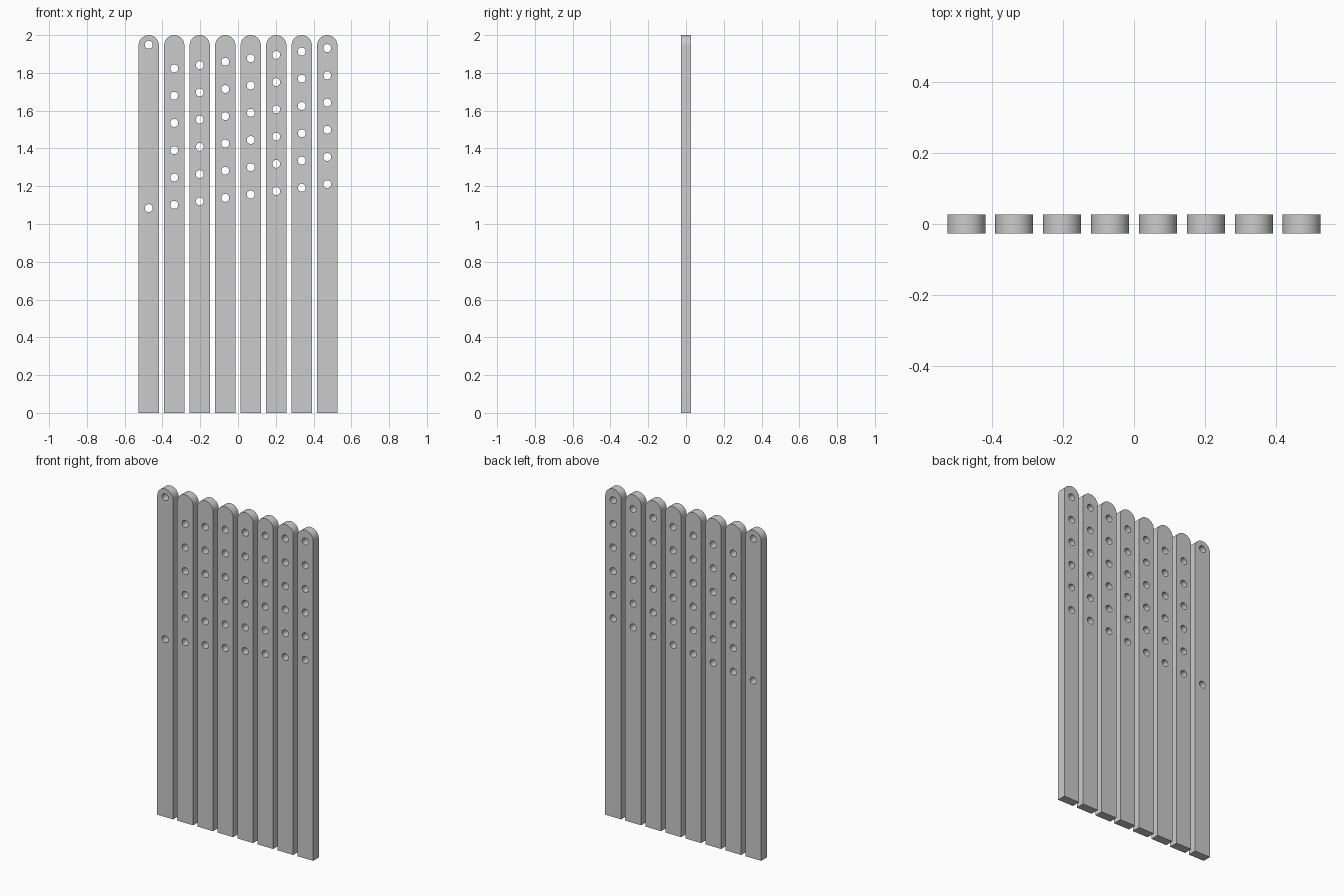
import bpy, bmesh
from math import sin, cos, pi, radians
from mathutils import Matrix

if "Cube" in bpy.data.objects:
    bpy.data.objects.remove(bpy.data.objects["Cube"])

COUNT = 8
SPACING = 0.135       # between bar centres
RADIUS = 0.0535       # half bar width and rounded top
DEPTH = 0.0535
HEIGHT = 2.0
HOLE_R = 0.021
PITCH = 0.1442        # between holes in one bar
FIRST_HOLE = 1.084


def arc(cx, cz, r, a0, a1, n):
    return [(cx + r * cos(a0 + (a1 - a0) * i / n),
             cz + r * sin(a0 + (a1 - a0) * i / n)) for i in range(n + 1)]


def plate(name, loops, x):
    # filled outline with holes, extruded to thickness
    curve = bpy.data.curves.new(name, 'CURVE')
    curve.dimensions = '2D'
    curve.fill_mode = 'BOTH'
    curve.extrude = DEPTH / 2
    for pts in loops:
        sp = curve.splines.new('POLY')
        sp.points.add(len(pts) - 1)
        for p, (u, v) in zip(sp.points, pts):
            p.co = (u, v, 0, 1)
        sp.use_cyclic_u = True
    temp = bpy.data.objects.new(name + "_outline", curve)
    bpy.context.collection.objects.link(temp)
    dg = bpy.context.evaluated_depsgraph_get()
    mesh = bpy.data.meshes.new_from_object(temp.evaluated_get(dg))
    bpy.data.objects.remove(temp)

    # weld caps to walls, stand upright
    bm = bmesh.new()
    bm.from_mesh(mesh)
    bmesh.ops.remove_doubles(bm, verts=bm.verts, dist=1e-5)
    bmesh.ops.transform(bm, matrix=Matrix.Rotation(radians(90), 4, 'X'), verts=bm.verts)
    bmesh.ops.dissolve_limit(bm, angle_limit=radians(0.5), verts=bm.verts, edges=bm.edges)
    bmesh.ops.recalc_face_normals(bm, faces=bm.faces)
    bm.to_mesh(mesh)
    bm.free()
    mesh.name = name
    obj = bpy.data.objects.new(name, mesh)
    obj.location.x = x
    bpy.context.collection.objects.link(obj)
    bpy.ops.object.select_all(action='DESELECT')
    obj.select_set(True)
    bpy.context.view_layer.objects.active = obj
    bpy.ops.object.shade_smooth_by_angle(angle=radians(30))


# row of round-topped bars, holes stepping up by an eighth of the pitch
for k in range(COUNT):
    outline = [(-RADIUS, 0), (RADIUS, 0)] + arc(0, HEIGHT - RADIUS, RADIUS, 0, pi, 24)
    rows = (0, 6) if k == 0 else range(6)
    holes = [arc(0, FIRST_HOLE + PITCH * (j + k / COUNT), HOLE_R, 0, 2 * pi, 32)[:-1]
             for j in rows]
    plate(f"perforated_bar_{k + 1}", [outline] + holes, (k - (COUNT - 1) / 2) * SPACING)
